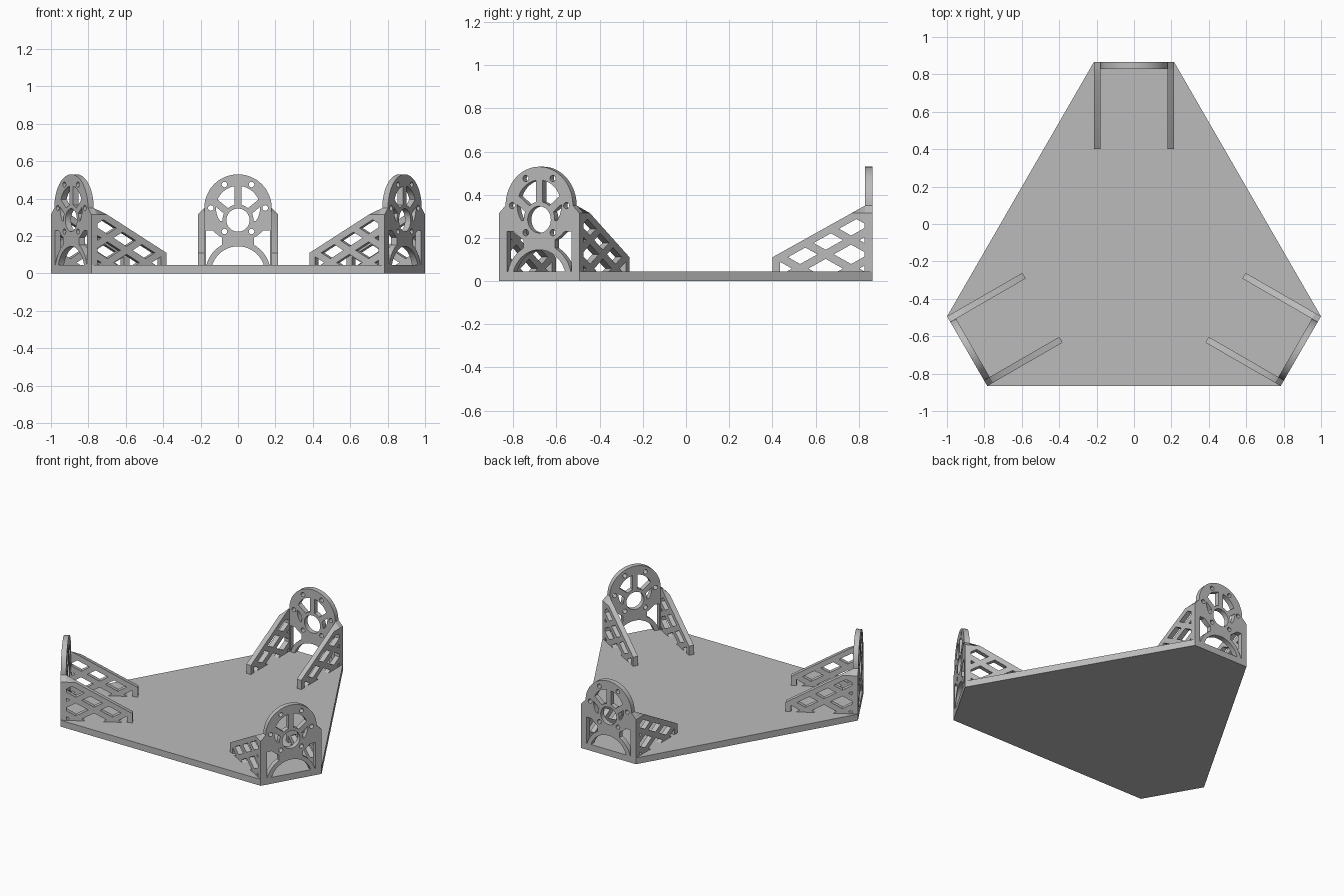
import bpy, bmesh
from math import sin, cos, asin, sqrt, pi, radians
from mathutils import Matrix, Vector

if "Cube" in bpy.data.objects:
    bpy.data.objects.remove(bpy.data.objects["Cube"])

HALF, T = 0.215, 0.035           # mount half width, wall thickness
BACK, BASE = 0.865, 0.045        # back edge, base thickness
BURIED = 0.02                    # wall roots sunk into the base
CENTRE = Vector((0, -0.165, 0))
HUB, DISK, DISK_R = 0.285, 0.35, 0.18

grey = bpy.data.materials.new("plain grey")
grey.use_nodes = True
grey.diffuse_color = (0.5, 0.5, 0.5, 1)
grey.node_tree.nodes["Principled BSDF"].inputs["Base Color"].default_value = (0.5, 0.5, 0.5, 1)


def plate(name, loops, thickness, place, matrix=Matrix()):
    """Extrude an outline with holes, then map each (u, v, w) by place."""
    curve = bpy.data.curves.new(name, 'CURVE')
    curve.dimensions, curve.fill_mode = '2D', 'BOTH'
    curve.extrude = thickness / 2
    for loop in loops:
        spline = curve.splines.new('POLY')
        spline.points.add(len(loop) - 1)
        for point, (u, v) in zip(spline.points, loop):
            point.co = (u, v, 0, 1)
        spline.use_cyclic_u = True
    temp = bpy.data.objects.new(name + "_outline", curve)
    bpy.context.collection.objects.link(temp)
    graph = bpy.context.evaluated_depsgraph_get()
    mesh = bpy.data.meshes.new_from_object(temp.evaluated_get(graph))
    bpy.data.objects.remove(temp)
    bm = bmesh.new()
    bm.from_mesh(mesh)
    bmesh.ops.remove_doubles(bm, verts=bm.verts, dist=1e-5)
    for v in bm.verts:
        v.co = matrix @ Vector(place(*v.co))
    bmesh.ops.recalc_face_normals(bm, faces=bm.faces)
    bm.to_mesh(mesh)
    bm.free()
    mesh.materials.clear()
    mesh.materials.append(grey)
    mesh.shade_smooth()
    mesh.set_sharp_from_angle(angle=radians(30))
    obj = bpy.data.objects.new(name, mesh)
    bpy.context.collection.objects.link(obj)


def arc(x, z, r, start, end, n):
    return [(x + r * cos(start + (end - start) * i / n),
             z + r * sin(start + (end - start) * i / n)) for i in range(n + 1)]


def circle(x, z, r, n):
    return arc(x, z, r, 0, 2 * pi, n)[:-1]


def clip(poly, a, b, c):
    """Keep the part of a convex polygon where a*u + b*v <= c."""
    out = []
    for p, q in zip(poly, poly[1:] + poly[:1]):
        dp, dq = a * p[0] + b * p[1] - c, a * q[0] + b * q[1] - c
        if dp <= 0:
            out.append(p)
        if dp * dq < 0:
            t = dp / (dp - dq)
            out.append((p[0] + t * (q[0] - p[0]), p[1] + t * (q[1] - p[1])))
    return out


def mirror(loop):
    return [(-u, v) for u, v in loop]


def spoke_window(low, high, inner=0.083, rim=0.118, bar=0.018):
    """Opening between two spokes, the hub ring and the disk rim."""
    drop = DISK - HUB

    def reach(a):
        return drop * sin(a) + sqrt(rim ** 2 - (drop * cos(a)) ** 2)
    ro_low, ro_high = reach(low), reach(high)
    inside = arc(0, HUB, inner, low + asin(bar / inner), high - asin(bar / inner), 6)
    a0, a1 = low + asin(bar / ro_low), high - asin(bar / ro_high)
    outside = []
    for i in range(9):
        a = a1 + (a0 - a1) * i / 8
        outside.append((reach(a) * cos(a), HUB + reach(a) * sin(a)))
    return inside + outside


# Mounting wall: rounded top, bolt holes, spoke windows, arch and corner windows
wall = [(-HALF, BURIED), (HALF, BURIED), (HALF, DISK - T)]
wall += arc(0, DISK, DISK_R, 0, pi, 40) + [(-HALF, DISK - T)]
wall_loops = [wall, circle(0, HUB, 0.062, 32)]
for k in range(6):
    a = k * pi / 3
    wall_loops.append(circle(0.145 * cos(a), DISK + 0.145 * sin(a), 0.015, 16))
arch_r, arch_out, root = 0.145, 0.175, 0.03
lean = asin(root / arch_r)
wall_loops.append(arc(0, 0, arch_r, lean, pi - lean, 28))
xs = [0.085 + 0.087 * i / 10 for i in range(11)]
corner = [(x, max(root, sqrt(arch_out ** 2 - x * x))) for x in xs]
corner += [(x, min(0.23, DISK - sqrt(DISK_R ** 2 - x * x))) for x in reversed(xs)]
upper = spoke_window(radians(38), radians(90))
side = spoke_window(radians(-16), radians(38))
for loop in (corner, upper, side):
    wall_loops += [loop, mirror(loop)]

# Sloping side brace with a diamond lattice
FRONT, WALL_Y, LOW, HIGH = 0.40, BACK - T, 0.11, DISK
slope = (HIGH - LOW) / (WALL_Y - FRONT)
bend = FRONT + (HIGH - T - LOW) / slope
brace_loops = [[(FRONT, BURIED), (WALL_Y, BURIED), (WALL_Y, HIGH),
                (bend, HIGH - T), (FRONT, LOW)]]
DY, DZ, OPEN = 0.118, 0.066, 0.68
for i in range(-2, 3):
    for j in range(-2, 3):
        if (i + j) % 2:
            continue
        y, z = 0.647 + i * DY, 0.19 + j * DZ
        h, v = DY * OPEN, DZ * OPEN
        hole = [(y + h, z), (y, z + v), (y - h, z), (y, z - v)]
        for plane in ((-1, 0, -FRONT - T), (1, 0, WALL_Y - 0.004), (0, -1, -root),
                      (-slope, 1, LOW - slope * FRONT - 0.04)):
            hole = clip(hole, *plane) if hole else hole
        if len(hole) > 2:
            brace_loops.append(hole)


def brace_place(sign):
    def place(u, v, w):
        if w > 0:                # bevel the outer top corner
            v = min(v, DISK - T)
        return sign * (HALF - T / 2 + w), u, v
    return place


# Three mounts around the base
outline = []
for label, angle in (("back", 0), ("right", 120), ("left", 240)):
    turn = (Matrix.Translation(CENTRE) @ Matrix.Rotation(radians(angle), 4, 'Z')
            @ Matrix.Translation(-CENTRE))
    plate(label + "_mount_wall", wall_loops, T,
          lambda u, v, w: (u, BACK - T / 2 + w, v), turn)
    for sign, hand in ((1, "a"), (-1, "b")):
        plate(f"{label}_brace_{hand}", brace_loops, T, brace_place(sign), turn)
        outline.append((turn @ Vector((sign * HALF, BACK, 0)))[:2])

# Six-sided base
plate("base", [outline], BASE, lambda u, v, w: (u, v, w + BASE / 2))
